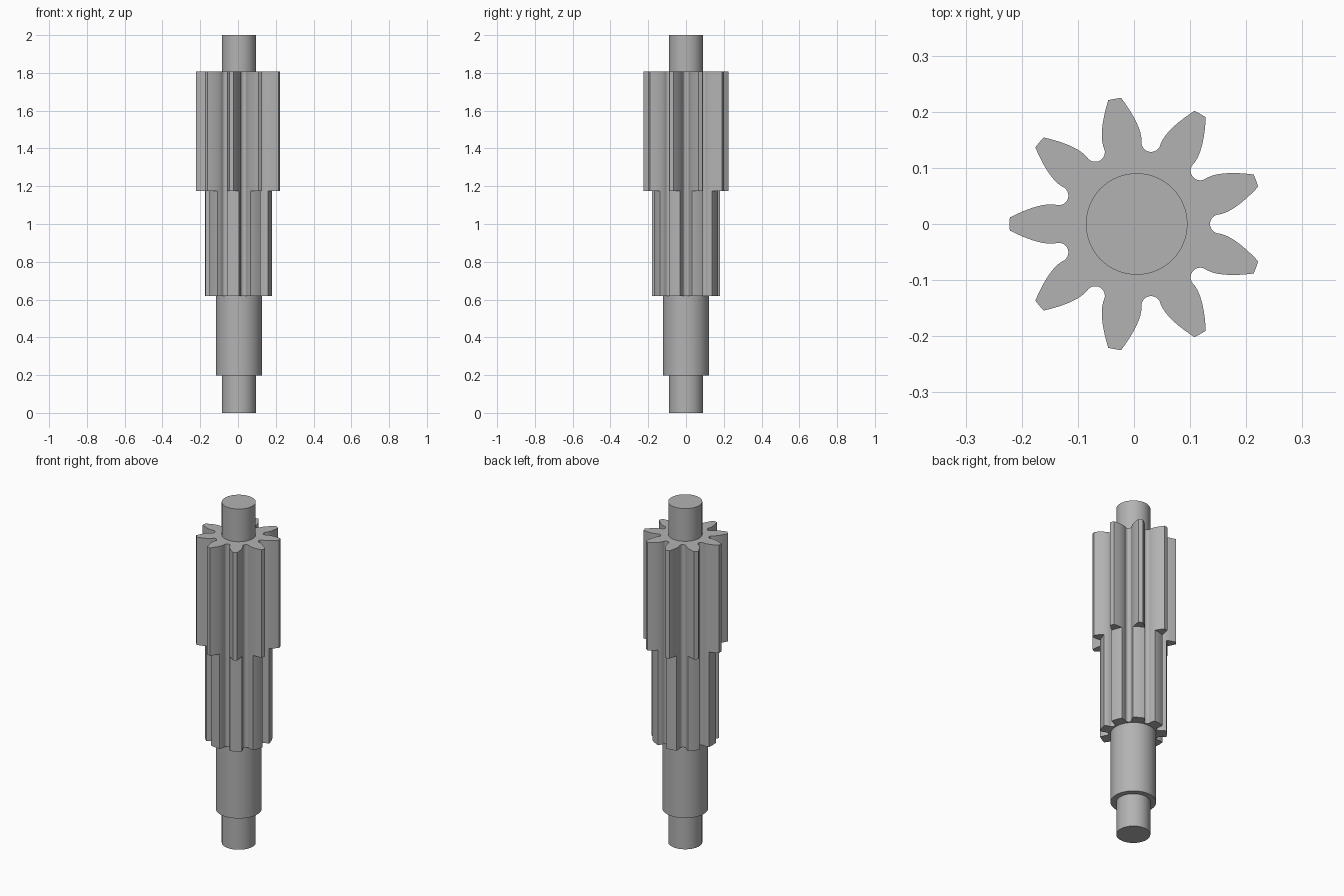
import bpy
import bmesh
from math import sin, cos, pi, radians, atan2, hypot
from mathutils import Vector

cube = bpy.data.objects.get("Cube")
if cube:
    bpy.data.objects.remove(cube, do_unlink=True)

TEETH = 9
AXIS_X = 0.0048      # shaft axis, offset so the odd tooth count is centred

steel = bpy.data.materials.new("grey steel")
steel.use_nodes = True
steel.diffuse_color = (0.45, 0.45, 0.45, 1)
steel.node_tree.nodes["Principled BSDF"].inputs["Base Color"].default_value = (0.45, 0.45, 0.45, 1)


def extrude_outline(name, outline, z0, z1):
    """Closed prism from a 2D outline, smooth shaded with sharp edges kept."""
    bm = bmesh.new()
    base = bm.faces.new([bm.verts.new((x + AXIS_X, y, z0)) for x, y in outline])
    top = bmesh.ops.extrude_face_region(bm, geom=[base], use_keep_orig=True)["geom"]
    bmesh.ops.translate(bm, vec=(0, 0, z1 - z0),
                        verts=[v for v in top if isinstance(v, bmesh.types.BMVert)])
    bmesh.ops.recalc_face_normals(bm, faces=bm.faces)
    mesh = bpy.data.meshes.new(name)
    bm.to_mesh(mesh)
    bm.free()
    mesh.materials.append(steel)
    obj = bpy.data.objects.new(name, mesh)
    bpy.context.collection.objects.link(obj)
    bpy.ops.object.select_all(action='DESELECT')
    obj.select_set(True)
    bpy.context.view_layer.objects.active = obj
    bpy.ops.object.shade_smooth_by_angle(angle=radians(30))
    return obj


def circle(radius, sides=64):
    return [(radius * cos(2 * pi * i / sides), radius * sin(2 * pi * i / sides))
            for i in range(sides)]


def half_gap(tip_radius):
    """From the root centre up one flank to the tip, as (radius, angle) pairs."""
    root, fillet = 0.1307, 0.0172
    pts = []
    for i in range(7):                       # rounded root
        a = radians(180 - 75 * i / 6)
        pts.append(Vector((root + fillet + fillet * cos(a), fillet * sin(a))))
    p0, p1, p2 = pts[-1], Vector((0.172, 0.0189)), Vector((0.2165, 0.0664))
    for i in range(1, 11):                   # curved flank
        t = i / 10
        pts.append(p0 * (1 - t) ** 2 + p1 * 2 * t * (1 - t) + p2 * t * t)
    polar = [(hypot(*p), atan2(p.y, p.x)) for p in pts]
    kept = [q for q in polar if q[0] < tip_radius]
    if len(kept) < len(polar):               # trim the flank at the tip circle
        (r0, a0), (r1, a1) = kept[-1], polar[len(kept)]
        kept.append((tip_radius, a0 + (a1 - a0) * (tip_radius - r0) / (r1 - r0)))
    return kept


def gear_outline(tip_radius):
    half = half_gap(tip_radius)
    gap = [(r, -a) for r, a in reversed(half[1:])] + half
    r, a = half[-1]
    pitch = 2 * pi / TEETH
    gap += [(r, a + (pitch - 2 * a) * k / 4) for k in (1, 2, 3)]   # tooth tip
    return [(r * cos(a + k * pitch), r * sin(a + k * pitch))
            for k in range(TEETH) for r, a in gap]


# Stacked from the bottom up
extrude_outline("lower_journal", circle(0.0905), 0, 0.198)
extrude_outline("collar", circle(0.1215), 0.198, 0.618)
extrude_outline("lower_gear", gear_outline(0.179), 0.618, 1.175)
extrude_outline("upper_gear", gear_outline(0.2265), 1.175, 1.808)
extrude_outline("upper_journal", circle(0.0905), 1.808, 2)
